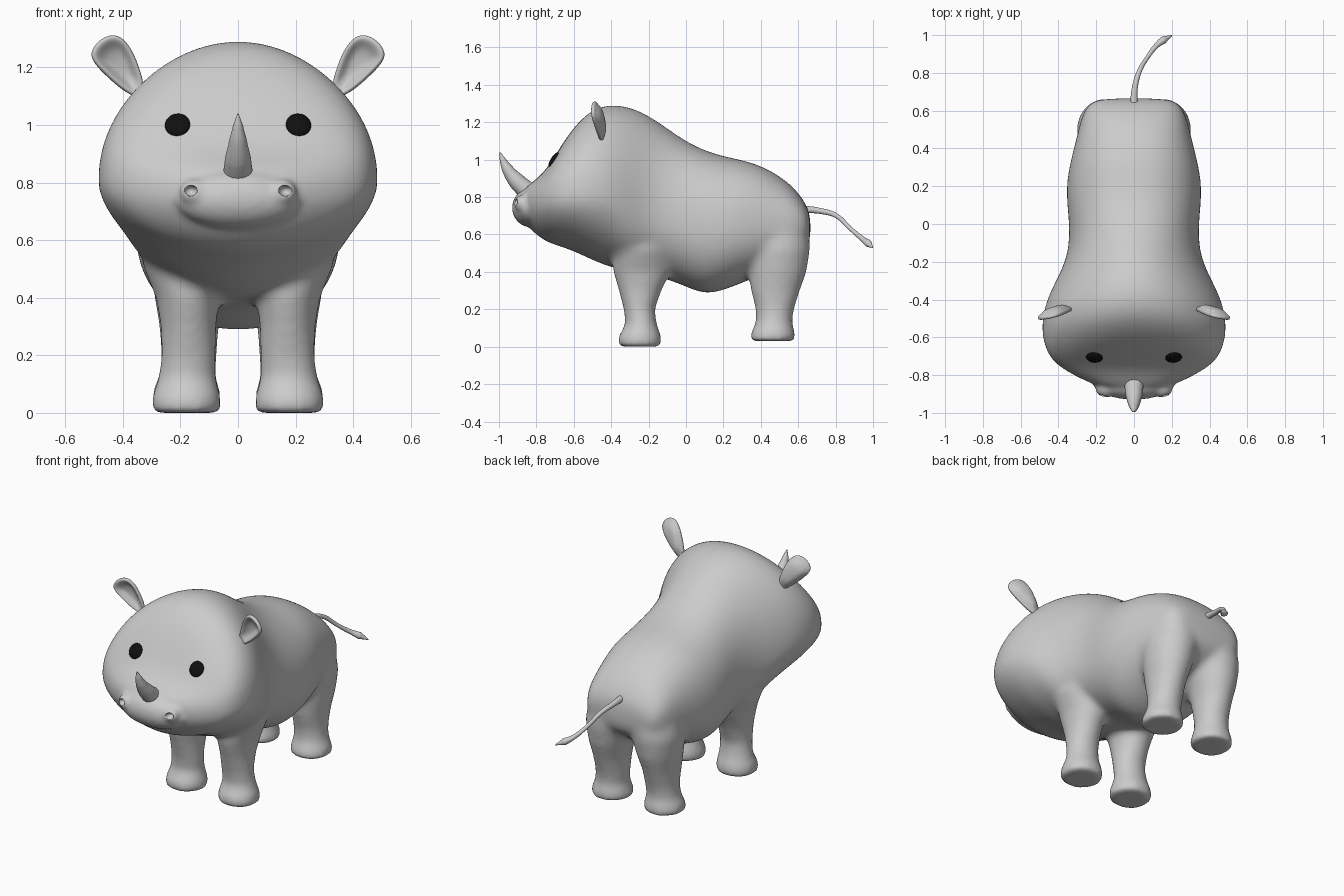
import bpy, bmesh
from math import sin, cos, pi
from mathutils import Vector, Matrix
from mathutils.bvhtree import BVHTree

if "Cube" in bpy.data.objects:
    bpy.data.objects.remove(bpy.data.objects["Cube"])


def new_object(name, bm):
    bmesh.ops.recalc_face_normals(bm, faces=bm.faces)
    me = bpy.data.meshes.new(name)
    bm.to_mesh(me)
    bm.free()
    ob = bpy.data.objects.new(name, me)
    bpy.context.collection.objects.link(ob)
    return ob


def loft(name, rings):
    bm = bmesh.new()
    loops = [[bm.verts.new(p) for p in r] for r in rings]
    n = len(loops[0])
    for a, b in zip(loops, loops[1:]):
        for i in range(n):
            bm.faces.new((a[i], a[(i + 1) % n], b[(i + 1) % n], b[i]))
    bm.faces.new(loops[0])
    bm.faces.new(loops[-1])
    return new_object(name, bm)


def ball(name, loc, scale, rot=Matrix()):
    bm = bmesh.new()
    m = Matrix.Translation(loc) @ rot @ Matrix.Diagonal((*scale, 1))
    bmesh.ops.create_uvsphere(bm, u_segments=32, v_segments=20, radius=1, matrix=m)
    return new_object(name, bm)


def bake(ob):
    deps = bpy.context.evaluated_depsgraph_get()
    deps.update()
    me = bpy.data.meshes.new_from_object(ob.evaluated_get(deps))
    ob.modifiers.clear()
    ob.data = me


def fuse(name, parts, voxel, smooth):
    bm = bmesh.new()
    for p in parts:
        bake(p)
        bm.from_mesh(p.data)
        bpy.data.objects.remove(p)
    me = bpy.data.meshes.new(name)
    bm.to_mesh(me)
    bm.free()
    ob = bpy.data.objects.new(name, me)
    bpy.context.collection.objects.link(ob)
    r = ob.modifiers.new("remesh", 'REMESH')
    r.mode = 'VOXEL'
    r.voxel_size = voxel
    s = ob.modifiers.new("smooth", 'SMOOTH')
    s.factor, s.iterations = 0.5, smooth
    bake(ob)
    return ob


def shade(ob):
    for p in ob.data.polygons:
        p.use_smooth = True


# Torso and head: y, top, bottom, half width, height of widest point, upper squareness
sections = [
    (-.89, .83, .70, .12, .76, 2.5), (-.82, .88, .61, .29, .76, 2.7),
    (-.75, .94, .56, .41, .78, 2.8), (-.69, 1.04, .54, .46, .79, 2.8),
    (-.6, 1.18, .51, .49, .80, 2.3), (-.5, 1.275, .46, .49, .80, 2.1),
    (-.4, 1.30, .42, .465, .79, 2), (-.3, 1.285, .40, .415, .76, 2),
    (-.2, 1.24, .38, .365, .72, 2), (-.1, 1.17, .36, .345, .68, 2),
    (0, 1.10, .32, .345, .66, 2.1), (.1, 1.05, .275, .355, .64, 2.2),
    (.2, 1.02, .30, .36, .63, 2.2), (.3, 1.0, .34, .345, .64, 2.3),
    (.4, .97, .38, .32, .64, 2.3), (.5, .915, .43, .295, .64, 2.3),
    (.58, .85, .47, .275, .64, 2.4), (.64, .77, .52, .24, .64, 2.5),
    (.667, .70, .57, .18, .63, 2.5)]


def section(y, top, bot, w, zw, sq, n=32):
    pts = []
    for i in range(n):
        c, s = cos(2 * pi * i / n), sin(2 * pi * i / n)
        e = 2 / (sq if s >= 0 else (1.75 if y < -.35 else 2.2))
        x = w * abs(c) ** e * (1 if c > 0 else -1)
        z = zw + ((top - zw) if s >= 0 else (bot - zw)) * abs(s) ** e
        pts.append((x, y, z))
    return pts


torso = loft("torso", [section(*s) for s in sections])
torso.modifiers.new("sub", 'SUBSURF').levels = 2

# Legs: z, y centre, y radius, x centre, x radius
front_leg = [
    (0, -.247, .118, .18, .122), (.05, -.247, .118, .18, .122),
    (.12, -.24, .084, .177, .1), (.2, -.25, .084, .172, .096),
    (.3, -.245, .115, .172, .097), (.4, -.235, .155, .175, .11),
    (.52, -.23, .165, .19, .145), (.65, -.23, .13, .19, .13)]
hind_leg = [
    (.03, .463, .123, .18, .122), (.07, .465, .12, .18, .12),
    (.13, .47, .097, .176, .098), (.2, .475, .103, .17, .097),
    (.3, .478, .132, .17, .103), (.4, .49, .155, .165, .125),
    (.52, .497, .167, .155, .15), (.64, .49, .168, .135, .15),
    (.74, .47, .12, .12, .12)]
parts = [torso]
for rows in (front_leg, hind_leg):
    for side in (-1, 1):
        parts.append(loft("leg", [
            [(side * xc + rx * cos(2 * pi * i / 32), yc + ry * sin(2 * pi * i / 32), z)
             for i in range(32)] for z, yc, ry, xc, rx in rows]))
body = fuse("body", parts, .016, 12)

# Muzzle with flared nostrils
parts = [body, ball("muzzle", (0, -.83, .743), (.222, .1, .104))]
for s in (-1, 1):
    parts.append(ball("nostril_rim", (s * .15, -.868, .765), (.055, .052, .048)))
body = fuse("body", parts, .013, 4)
for s in (-1, 1):
    cutter = ball("nostril_cutter", (s * .165, -.918, .772), (.024, .035, .02))
    b = body.modifiers.new("nostril", 'BOOLEAN')
    b.operation, b.object = 'DIFFERENCE', cutter
    bake(body)
    bpy.data.objects.remove(cutter)
shade(body)

# Eyes seated on the face surface
black = bpy.data.materials.new("black")
black.diffuse_color = (.005, .005, .005, 1)
black.use_nodes = True
black.node_tree.nodes["Principled BSDF"].inputs["Base Color"].default_value = black.diffuse_color
tmp = bmesh.new()
tmp.from_mesh(body.data)
tree = BVHTree.FromBMesh(tmp)
tmp.free()
for s in (-1, 1):
    hit, normal, _, _ = tree.ray_cast(Vector((s * .21, -2, 1.0)), Vector((0, 1, 0)))
    rot = normal.to_track_quat('Z', 'Y').to_matrix().to_4x4()
    eye = ball("eye", hit, (.044, .046, .016), rot)
    eye.data.materials.append(black)
    shade(eye)


# Horn and tail as tapered tubes
def tube(name, pts):
    cu = bpy.data.curves.new(name, 'CURVE')
    cu.dimensions, cu.bevel_depth, cu.bevel_resolution = '3D', 1, 6
    cu.use_fill_caps = True
    sp = cu.splines.new('BEZIER')
    sp.bezier_points.add(len(pts) - 1)
    for bp, (x, y, z, r) in zip(sp.bezier_points, pts):
        bp.co, bp.radius = (x, y, z), r
        bp.handle_left_type = bp.handle_right_type = 'AUTO'
    ob = bpy.data.objects.new(name, cu)
    bpy.context.collection.objects.link(ob)


tube("horn", [(0, -.84, .825, .052), (0, -.905, .885, .045), (0, -.952, .945, .031),
              (0, -.978, .995, .018), (0, -.994, 1.038, .003)])
tube("tail", [(0, .63, .735, .02), (.003, .71, .727, .016), (.025, .8, .702, .013),
              (.07, .88, .63, .011), (.12, .945, .575, .014), (.155, .973, .553, .02),
              (.2, .998, .53, .003)])

# Cupped ears, mirrored
outline = [(.345, 1.095), (.322, 1.13), (.34, 1.19), (.362, 1.25), (.395, 1.3), (.435, 1.318),
           (.485, 1.295), (.515, 1.25), (.5, 1.215), (.455, 1.17), (.405, 1.125), (.365, 1.1)]
mid = Vector((.42, 1.215))
for s in (-1, 1):
    bm = bmesh.new()
    rings = []
    for scale, depth in ((1, 0), (.82, .004), (.5, .034)):
        ring = []
        for x, z in outline:
            p = mid + (Vector((x, z)) - mid) * scale
            y = -.455 - .22 * (p.x - .32) - .1 * (p.y - 1.2) + depth
            ring.append(bm.verts.new((s * p.x, y, p.y)))
        rings.append(ring)
    n = len(outline)
    for a, b in zip(rings, rings[1:]):
        for i in range(n):
            bm.faces.new((a[i], a[(i + 1) % n], b[(i + 1) % n], b[i]))
    bm.faces.new(rings[-1])
    ear = new_object("ear", bm)
    m = ear.modifiers.new("thick", 'SOLIDIFY')
    m.thickness, m.offset = .022, 0
    ear.modifiers.new("sub", 'SUBSURF').levels = 2
    bake(ear)
    shade(ear)
